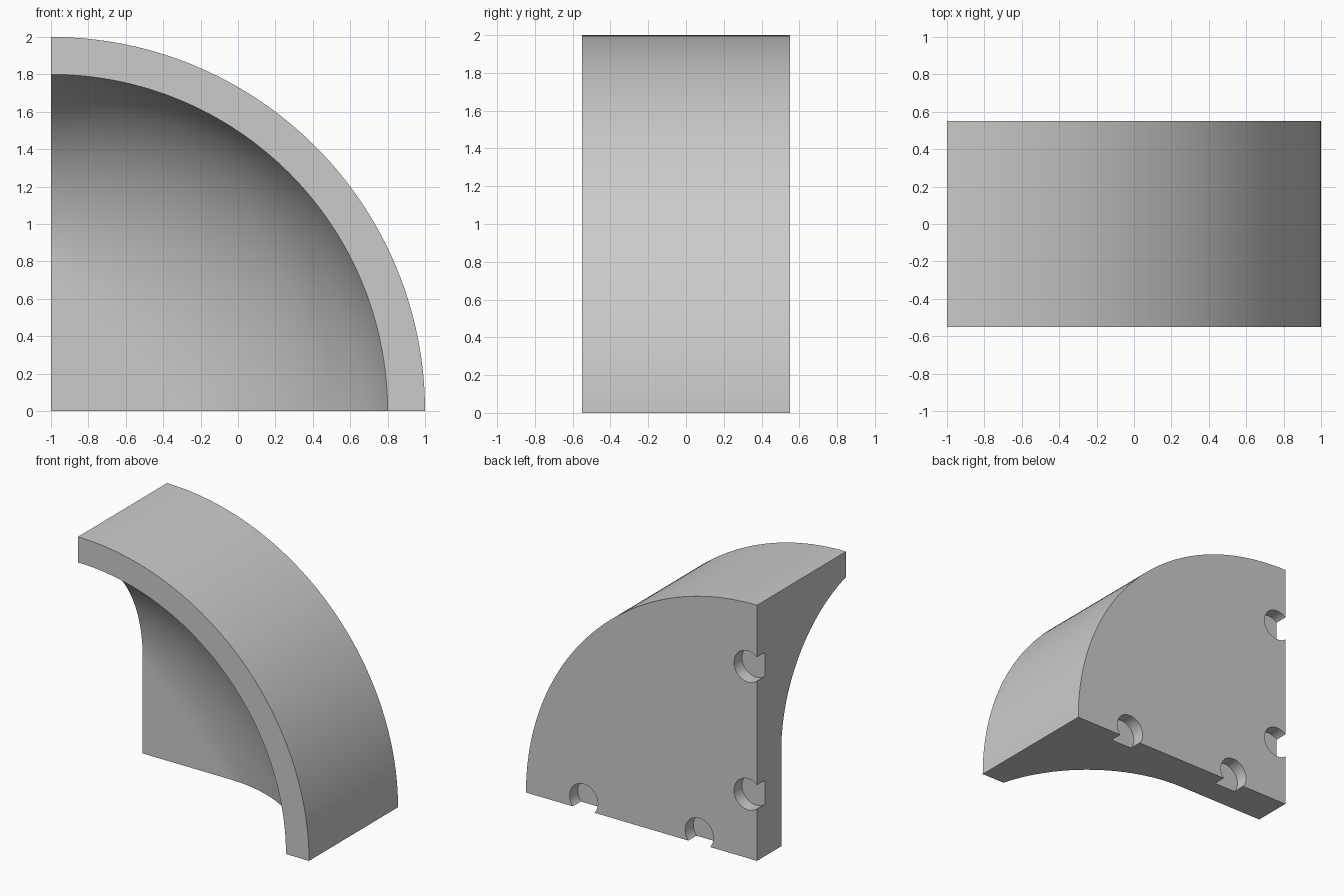
import bpy, bmesh
from math import pi, sin, cos, asin, hypot

if "Cube" in bpy.data.objects:
    bpy.data.objects.remove(bpy.data.objects["Cube"])

# Profile (radius, y) of the quarter-round body, swept about the corner axis
FLAT, RIM, R = 0.75, 1.8, 1.0891   # end of the flat front, rim, hollow radius
end = asin((RIM - FLAT) / R)
profile = [(0, 0.55), (2, 0.55), (2, -0.55)]
for i in range(24, -1, -1):        # concave arc from the front rim to the flat
    a = end * i / 24
    profile.append((FLAT + R * sin(a), 0.25 - R * (1 - cos(a))))
profile.append((0, 0.25))

bm = bmesh.new()
verts = [bm.verts.new((r - 1, y, 0)) for r, y in profile]
edges = [bm.edges.new((verts[i], verts[i + 1])) for i in range(len(verts) - 1)]
bmesh.ops.spin(bm, geom=verts + edges, cent=(-1, 0, 0), axis=(0, -1, 0),
               angle=pi / 2, steps=64, use_duplicate=False)
bmesh.ops.remove_doubles(bm, verts=bm.verts, dist=1e-5)

# Stretch the hollow so that its flat part ends in a straight diagonal line
for v in bm.verts:
    x, z = v.co.x + 1, v.co.z
    r = hypot(x, z)
    if v.co.y < 0.3 and FLAT - 1e-4 < r < RIM - 1e-4:
        inner = FLAT * r / (x + z)
        new_r = inner + (r - FLAT) / (RIM - FLAT) * (RIM - inner)
        v.co.x, v.co.z = x * new_r / r - 1, z * new_r / r

# Close the two flat ends
for axis in (0, 2):
    level = -1 if axis == 0 else 0
    rim = [e for e in bm.edges if len(e.link_faces) < 2
           and all(abs(v.co[axis] - level) < 1e-4 for v in e.verts)]
    axis_verts = [v for v in bm.verts if abs(v.co.x + 1) < 1e-4 and abs(v.co.z) < 1e-4]
    shared = bm.edges.get(axis_verts) or bm.edges.new(axis_verts)
    bmesh.ops.contextual_create(bm, geom=list(set(rim + [shared])))
bmesh.ops.recalc_face_normals(bm, faces=bm.faces)
mesh = bpy.data.meshes.new("quarter_round_body")
bm.to_mesh(mesh)
bm.free()
body = bpy.data.objects.new("quarter_round_body", mesh)
bpy.context.collection.objects.link(body)

# Round sockets in the back, open to the flat ends
cutters = []
for d in (0.5, 1.5):
    for x, z in ((d - 1, 0.078), (-0.922, d)):
        bpy.ops.mesh.primitive_cylinder_add(vertices=48, radius=0.122, depth=0.2,
                                            location=(x, 0.55, z), rotation=(pi / 2, 0, 0))
        cutter = bpy.context.object
        cutter.name = "socket_cutter"
        cutter.hide_render = True
        cutters.append(cutter)
        mod = body.modifiers.new("socket", 'BOOLEAN')
        mod.operation = 'DIFFERENCE'
        mod.solver = 'EXACT'
        mod.object = cutter

# Apply the cuts and smooth the curved faces
bpy.ops.object.select_all(action='DESELECT')
body.select_set(True)
bpy.context.view_layer.objects.active = body
for mod in list(body.modifiers):
    bpy.ops.object.modifier_apply(modifier=mod.name)
for cutter in cutters:
    bpy.data.objects.remove(cutter)
bpy.ops.object.shade_smooth_by_angle(angle=pi / 9)
